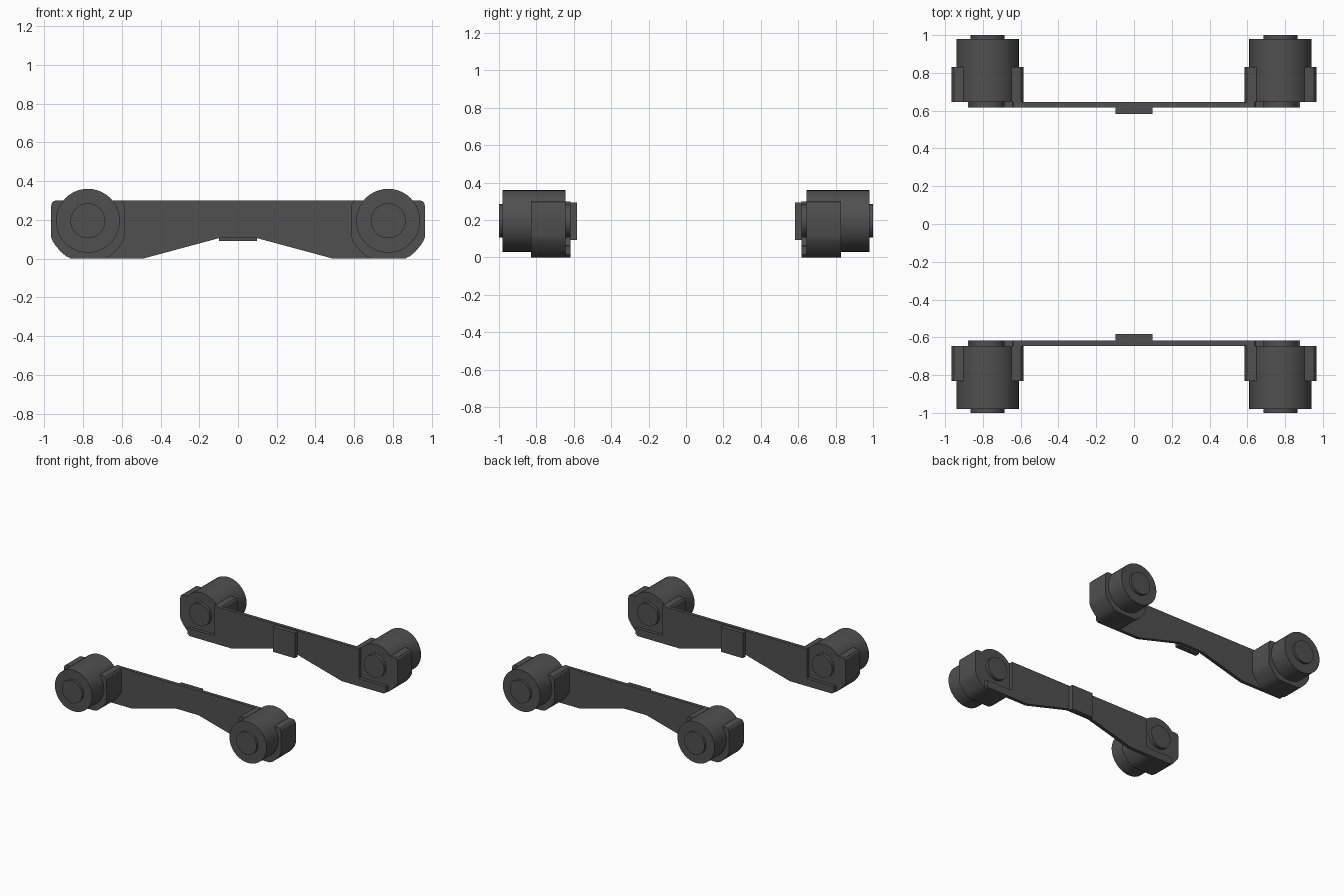
import bpy, bmesh
from math import cos, sin, tau

if "Cube" in bpy.data.objects:
    bpy.data.objects.remove(bpy.data.objects["Cube"])

dark = bpy.data.materials.new("dark_metal")
dark.diffuse_color = (0.08, 0.08, 0.08, 1)
dark.use_nodes = True
dark.node_tree.nodes["Principled BSDF"].inputs["Base Color"].default_value = dark.diffuse_color


def extrude(name, profile, y0, y1):
    """Extrude an XZ profile between two depths on the y axis."""
    bm = bmesh.new()
    face = bm.faces.new([bm.verts.new((x, y0, z)) for x, z in profile])
    res = bmesh.ops.extrude_face_region(bm, geom=[face])
    moved = [v for v in res["geom"] if isinstance(v, bmesh.types.BMVert)]
    bmesh.ops.translate(bm, vec=(0, y1 - y0, 0), verts=moved)
    bmesh.ops.recalc_face_normals(bm, faces=bm.faces)
    mesh = bpy.data.meshes.new(name)
    bm.to_mesh(mesh)
    bm.free()
    mesh.materials.append(dark)
    ob = bpy.data.objects.new(name, mesh)
    bpy.context.collection.objects.link(ob)
    bpy.ops.object.select_all(action='DESELECT')
    ob.select_set(True)
    bpy.context.view_layer.objects.active = ob
    bpy.ops.object.shade_smooth_by_angle(angle=0.5)
    return ob


def circle(cx, cz, r, n=40):
    return [(cx + r * cos(tau * i / n), cz + r * sin(tau * i / n)) for i in range(n)]


def symmetric(half, cx=0):
    """Close a right-hand half profile (bottom to top) by mirroring it."""
    return [(cx + x, z) for x, z in half] + [(cx - x, z) for x, z in reversed(half)]


WX, WZ = 0.775, 0.195

# Half outline of the frame plate, stepped down beneath the inner hubs
plate_half = [(0.1, 0.105), (0.49, 0), (0.865, 0), (0.88, 0.015), (0.88, 0.06),
              (0.655, 0.06), (0.644, 0.064), (0.64, 0.075), (0.64, 0.30)]
# Half outline of the bearing housing
housing_half = [(0.085, 0), (0.112, 0.012), (0.14, 0.035), (0.165, 0.065),
                (0.182, 0.09), (0.19, 0.112), (0.19, 0.27), (0.186, 0.287),
                (0.177, 0.297), (0.16, 0.30)]

for s, side in ((-1, "front"), (1, "back")):
    # Long side plate and centre bracket
    extrude(side + "_frame_plate", symmetric(plate_half), s * 0.618, s * 0.645)
    extrude(side + "_centre_bracket",
            [(-0.097, 0.092), (0.097, 0.092), (0.097, 0.293), (-0.097, 0.293)],
            s * 0.583, s * 0.619)
    for e, end in ((-1, "left"), (1, "right")):
        tag = f"{side}_{end}_"
        cx = e * WX
        # Housing, drum and the small hubs on both faces
        extrude(tag + "housing", symmetric(housing_half, cx), s * 0.645, s * 0.83)
        extrude(tag + "drum", circle(cx, WZ, 0.165), s * 0.6455, s * 0.98)
        extrude(tag + "outer_hub", circle(cx, WZ, 0.09), s * 0.97, s * 1.0)
        extrude(tag + "inner_hub", circle(cx, WZ, 0.09), s * 0.618, s * 0.65)
